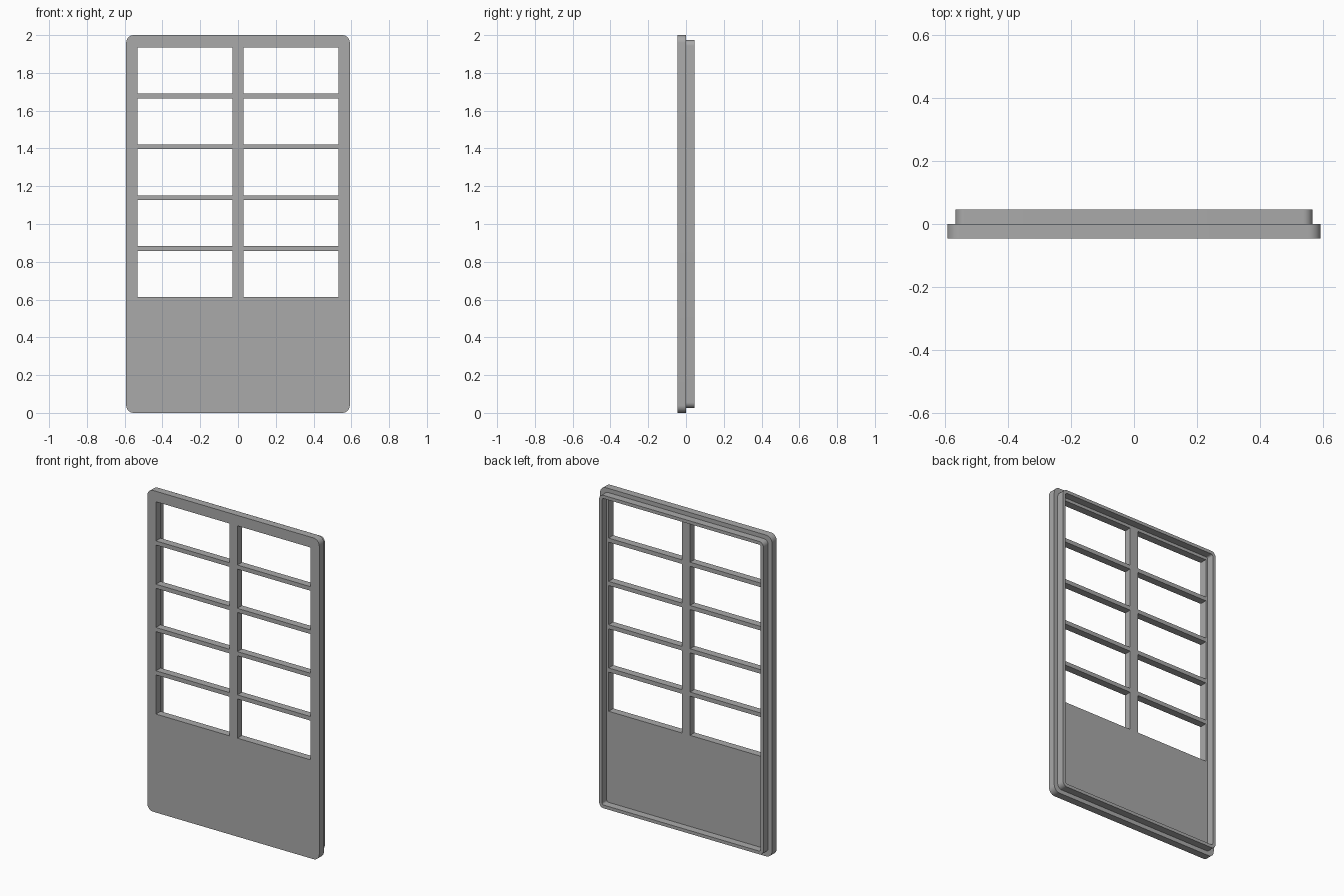
import bpy
from math import cos, sin, pi, radians

cube = bpy.data.objects.get("Cube")
if cube:
    bpy.data.objects.remove(cube, do_unlink=True)

# Single plain colour
grey = bpy.data.materials.new("plain grey")
grey.use_nodes = True
colour = (0.4, 0.4, 0.4, 1)
grey.diffuse_color = colour
grey.node_tree.nodes["Principled BSDF"].inputs["Base Color"].default_value = colour


def rectangle(x0, x1, z0, z1, radius=0, steps=8):
    """Outline of a rectangle, with rounded corners if radius is given."""
    if not radius:
        return [(x0, z0), (x1, z0), (x1, z1), (x0, z1)]
    r = radius
    centres = [(x1 - r, z1 - r), (x0 + r, z1 - r), (x0 + r, z0 + r), (x1 - r, z0 + r)]
    return [(cx + r * cos((q + i / steps) * pi / 2), cz + r * sin((q + i / steps) * pi / 2))
            for q, (cx, cz) in enumerate(centres) for i in range(steps + 1)]


def slab(name, outlines, y0, y1):
    """Upright slab: the first outline is the edge, the others are holes."""
    curve = bpy.data.curves.new(name, "CURVE")
    curve.dimensions = "2D"
    curve.fill_mode = "BOTH"
    curve.extrude = (y1 - y0) / 2
    for outline in outlines:
        spline = curve.splines.new("POLY")
        spline.points.add(len(outline) - 1)
        for point, (x, z) in zip(spline.points, outline):
            point.co = (x, z, 0, 1)
        spline.use_cyclic_u = True
    curve.materials.append(grey)
    obj = bpy.data.objects.new(name, curve)
    bpy.context.collection.objects.link(obj)
    obj.location.y = (y0 + y1) / 2
    obj.rotation_euler.x = pi / 2
    bpy.ops.object.select_all(action="DESELECT")
    obj.select_set(True)
    bpy.context.view_layer.objects.active = obj
    bpy.ops.object.convert(target="MESH")
    bpy.ops.object.shade_smooth_by_angle(angle=radians(30))
    return obj


# Front panel with two columns of five window openings
windows = []
for row in range(5):
    z = 0.613 + 0.2695 * row
    for x0, x1 in ((-0.533, -0.028), (0.028, 0.533)):
        windows.append(rectangle(x0, x1, z, z + 0.244))
slab("window_panel", [rectangle(-0.592, 0.592, 0, 2, 0.04)] + windows, -0.046, 0)

# Thin raised rim around the back
slab("back_rim", [rectangle(-0.566, 0.566, 0.026, 1.974, 0.03),
                  rectangle(-0.546, 0.546, 0.046, 1.954, 0.012)], 0, 0.046)
